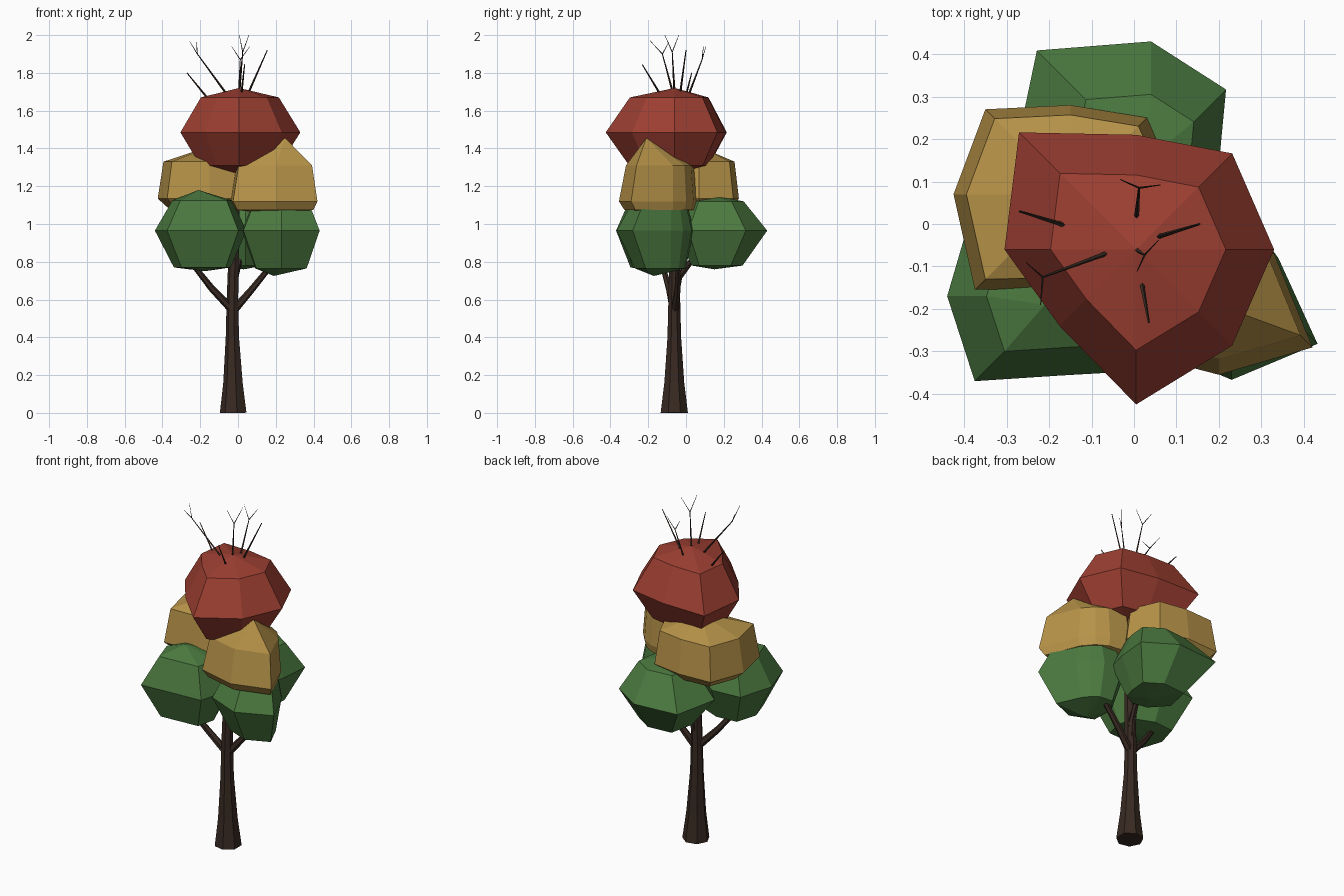
import bpy, bmesh
from math import cos, sin, pi
from mathutils import Vector

if "Cube" in bpy.data.objects:
    bpy.data.objects.remove(bpy.data.objects["Cube"])


def material(name, rgb):
    m = bpy.data.materials.new(name)
    m.diffuse_color = (*rgb, 1)
    m.use_nodes = True
    m.node_tree.nodes["Principled BSDF"].inputs["Base Color"].default_value = m.diffuse_color
    return m


BARK = material("bark", (0.040, 0.023, 0.016))
GREEN = material("green_leaves", (0.07, 0.19, 0.05))
GOLD = material("gold_leaves", (0.47, 0.29, 0.065))
RED = material("red_leaves", (0.34, 0.05, 0.032))


def finish(name, bm, mat):
    bmesh.ops.recalc_face_normals(bm, faces=bm.faces)
    me = bpy.data.meshes.new(name)
    bm.to_mesh(me)
    bm.free()
    me.materials.append(mat)
    ob = bpy.data.objects.new(name, me)
    bpy.context.collection.objects.link(ob)
    return ob


def bridge(bm, rings):
    for a, b in zip(rings, rings[1:]):
        n = len(a)
        for i in range(n):
            bm.faces.new((a[i], a[(i + 1) % n], b[(i + 1) % n], b[i]))


def add_tube(bm, points, radii, sides):
    """Tapered faceted tube through a path."""
    pts = [Vector(p) for p in points]
    rings = []
    for i, p in enumerate(pts):
        d = (pts[min(i + 1, len(pts) - 1)] - pts[max(i - 1, 0)]).normalized()
        u = d.cross(Vector((0, 1, 0))).normalized()
        v = d.cross(u)
        rings.append([bm.verts.new(p + radii[i] * (cos(2 * pi * k / sides) * u + sin(2 * pi * k / sides) * v))
                      for k in range(sides)])
    bridge(bm, rings)
    bm.faces.new(rings[0])
    bm.faces.new(rings[-1])


def clump(name, mat, centre, radii, rings, top, bottom):
    """Eight-sided leaf clump: radii per 45 degrees, rings of (scale, z), two poles."""
    cx, cy = centre
    bm = bmesh.new()
    loops = [[bm.verts.new((cx + s * r * cos(k * pi / 4), cy + s * r * sin(k * pi / 4), z))
              for k, r in enumerate(radii)] for s, z in rings]
    bridge(bm, loops)
    for pole, loop in ((bottom, loops[0]), (top, loops[-1])):
        p = bm.verts.new(pole)
        for k in range(8):
            bm.faces.new((loop[k], loop[(k + 1) % 8], p))
    return finish(name, bm, mat)


# trunk with flared foot
bm = bmesh.new()
add_tube(bm, [(-.022, -.062, 0), (-.024, -.062, .16), (-.028, -.062, .4), (-.028, -.062, .6),
              (-.02, -.06, .9), (0, -.06, 1.4)], [.074, .054, .037, .032, .028, .018], 7)
finish("trunk", bm, BARK)

# main branches into the green clumps
for name, path in (("left_branch", [(-.025, -.065, .54), (-.14, -.09, .66), (-.25, -.13, .8)]),
                   ("right_branch", [(-.025, -.06, .54), (.07, -.045, .65), (.2, -.04, .81)]),
                   ("back_branch", [(-.025, -.06, .6), (-.015, -.035, .72), (.03, .1, .9)])):
    bm = bmesh.new()
    add_tube(bm, path, [.022, .018, .013], 6)
    finish(name, bm, BARK)

# green lower clumps
clump("green_clump_left", GREEN, (-.175, -.17),
      [.22, .22, .22, .29, .265, .283, .187, .25],
      [(.62, .77), (1, .965), (.65, 1.125)], (-.21, -.19, 1.18), (-.175, -.17, .75))
clump("green_clump_right", GREEN, (.23, -.08),
      [.11, .09, .11, .17, .21, .285, .287, .286],
      [(.66, .765), (1, .965), (.72, 1.11)], (.21, -.11, 1.14), (.19, -.17, .725))
clump("green_clump_back", GREEN, (.04, .14),
      [.16, .25, .29, .38, .325, .24, .2, .18],
      [(.55, .78), (1, .965), (.57, 1.12)], (.03, .15, 1.15), (.03, .15, .76))

# gold middle clumps, flat below
clump("gold_clump_left", GOLD, (-.15, .07),
      [.26, .255, .21, .283, .275, .318, .22, .24],
      [(.8, 1.085), (1, 1.135), (.89, 1.33)], (-.15, .07, 1.41), (-.15, .07, 1.06))
clump("gold_clump_right", GOLD, (.2, -.07),
      [.13, .10, .11, .18, .24, .32, .285, .312],
      [(.9, 1.075), (1, 1.12), (.87, 1.31)], (.25, -.21, 1.455), (.2, -.1, 1.05))

# red crown
clump("red_crown", RED, (.005, -.06),
      [.325, .32, .27, .39, .31, .255, .365, .32],
      [(.66, 1.31), (1, 1.485), (.65, 1.67)], (.005, -.06, 1.72), (.005, -.06, 1.26))

# bare twigs: root, fork point, tips
twigs = [
    ((-.04, -.06, 1.66), (-.215, -.125, 1.9), [(-.255, -.09, 1.965), (-.22, -.19, 1.97)]),
    ((-.14, -.01, 1.64), (-.27, .03, 1.8), []),
    ((.005, .005, 1.66), (.012, .085, 1.87), [(-.033, .105, 1.94), (.062, .092, 1.94)]),
    ((.04, -.035, 1.66), (.155, 0, 1.92), []),
    ((.005, -.06, 1.68), (.025, -.073, 1.91), [(.007, -.112, 2.0), (.058, -.038, 2.0)]),
    ((.015, -.12, 1.66), (.035, -.232, 1.845), []),
]
bm = bmesh.new()
for root, fork, tips in twigs:
    add_tube(bm, [root, fork], [.0065, .0025], 4)
    for tip in tips:
        add_tube(bm, [fork, tip], [.0025, .001], 4)
finish("twigs", bm, BARK)
